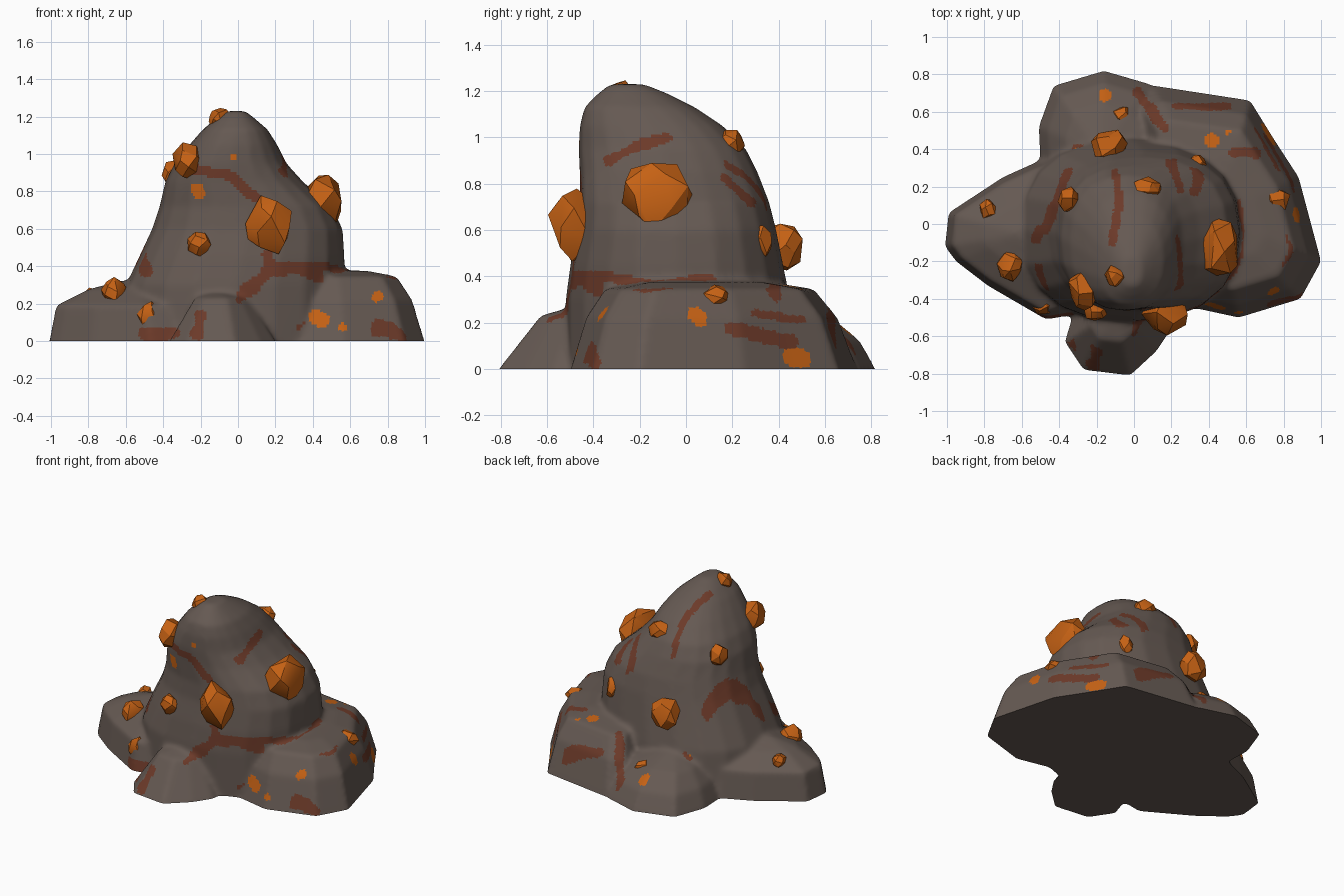
import bpy, bmesh, math, random
from mathutils import Vector

random.seed(4)
cube = bpy.data.objects.get("Cube")
if cube:
    bpy.data.objects.remove(cube)


def material(name, rgb):
    m = bpy.data.materials.new(name)
    m.use_nodes = True
    m.diffuse_color = (*rgb, 1)
    bsdf = next(n for n in m.node_tree.nodes if n.type == 'BSDF_PRINCIPLED')
    bsdf.inputs["Base Color"].default_value = (*rgb, 1)
    bsdf.inputs["Roughness"].default_value = 0.9
    return m


STONE = material("brown stone", (0.13, 0.10, 0.085))
RUST = material("rust vein", (0.15, 0.042, 0.022))
ORE = material("orange ore", (0.56, 0.12, 0.007))


def add_object(name, bm, mats):
    mesh = bpy.data.meshes.new(name)
    bm.to_mesh(mesh)
    bm.free()
    for m in mats:
        mesh.materials.append(m)
    obj = bpy.data.objects.new(name, mesh)
    bpy.context.collection.objects.link(obj)
    return obj


def smooth(obj, degrees):
    bpy.ops.object.select_all(action='DESELECT')
    obj.select_set(True)
    bpy.context.view_layer.objects.active = obj
    bpy.ops.object.shade_smooth_by_angle(angle=math.radians(degrees))


def loft(bm, rings):
    """Closed skin through equal-sized rings of points."""
    loops = [[bm.verts.new(p) for p in ring] for ring in rings]
    n = len(loops[0])
    for a, b in zip(loops, loops[1:]):
        for i in range(n):
            j = (i + 1) % n
            bm.faces.new((a[i], a[j], b[j], b[i]))
    bm.faces.new(loops[0][::-1])
    bm.faces.new(loops[-1])


def oval(z, x0, x1, y0, y1, n=20):
    """Slightly squared oval filling the given bounds."""
    pts = []
    for i in range(n):
        a = math.tau * i / n
        c, s = math.cos(a), math.sin(a)
        u = math.copysign(abs(c) ** 0.85, c)
        v = math.copysign(abs(s) ** 0.85, s)
        pts.append(((x0 + x1) / 2 + u * (x1 - x0) / 2,
                    (y0 + y1) / 2 + v * (y1 - y0) / 2, z))
    return pts


def lobe(bm, centre, outline, profile):
    """Foot of the rock: an outline shrinking to its centre as it rises."""
    c = Vector(centre)
    loft(bm, [[(*(c + (Vector(p) - c) * k), z) for p in outline]
              for k, z in profile])


# Rock mass: a tower and four feet, fused together
bm = bmesh.new()
loft(bm, [oval(*r) for r in (
    (-0.1, -0.64, 0.58, -0.52, 0.50), (0.3, -0.60, 0.57, -0.52, 0.45),
    (0.45, -0.53, 0.57, -0.50, 0.42), (0.6, -0.46, 0.56, -0.47, 0.39),
    (0.72, -0.42, 0.50, -0.46, 0.36), (0.85, -0.39, 0.35, -0.46, 0.31),
    (0.95, -0.34, 0.26, -0.465, 0.26), (1.05, -0.26, 0.21, -0.46, 0.16),
    (1.13, -0.19, 0.16, -0.44, 0.04), (1.19, -0.12, 0.09, -0.38, -0.08),
    (1.23, -0.06, 0.04, -0.33, -0.18))])
lobe(bm, (0.45, 0.05),
     [(0, 0.68), (0.1, 0.74), (0.62, 0.66), (0.75, 0.45), (0.88, 0.25),
      (1.0, -0.2), (0.89, -0.4), (0.56, -0.5), (0.33, -0.45), (0.1, -0.5)],
     [(1.05, -0.1), (1, 0), (0.88, 0.22), (0.73, 0.345), (0.45, 0.375), (0.1, 0.38)])
lobe(bm, (-0.6, -0.05),
     [(-1.01, -0.12), (-0.95, -0.2), (-0.78, -0.33), (-0.47, -0.51),
      (-0.3, -0.48), (-0.2, 0), (-0.3, 0.36), (-0.5, 0.34), (-0.7, 0.25),
      (-0.99, 0.06)],
     [(1.05, -0.1), (1, 0), (0.91, 0.19), (0.5, 0.275), (0.1, 0.32)])
lobe(bm, (-0.1, -0.45),
     [(-0.33, -0.5), (-0.37, -0.63), (-0.27, -0.78), (-0.02, -0.81),
      (0.12, -0.68), (0.2, -0.56), (0.2, -0.3), (-0.33, -0.3)],
     [(1.15, -0.1), (1, 0), (0.5, 0.23), (0.2, 0.26)])
lobe(bm, (-0.18, 0.38),
     [(-0.5, 0.3), (-0.51, 0.52), (-0.43, 0.74), (-0.16, 0.82),
      (0.08, 0.75), (0.25, 0.6), (0.25, 0.3)],
     [(1.05, -0.1), (1, 0), (0.85, 0.12), (0.58, 0.22), (0.15, 0.29)])
bmesh.ops.recalc_face_normals(bm, faces=bm.faces)
rock = add_object("rock", bm, [STONE, RUST, ORE])
fuse = rock.modifiers.new("fuse", 'REMESH')
fuse.mode = 'VOXEL'
fuse.voxel_size = 0.016
soften = rock.modifiers.new("soften", 'SMOOTH')
soften.factor = 0.5
soften.iterations = 7
graph = bpy.context.evaluated_depsgraph_get()
fused = bpy.data.meshes.new_from_object(rock.evaluated_get(graph))
rock.modifiers.clear()

# Flat base
bm = bmesh.new()
bm.from_mesh(fused)
cut = bmesh.ops.bisect_plane(bm, geom=bm.verts[:] + bm.edges[:] + bm.faces[:],
                             plane_co=(0, 0, 0), plane_no=(0, 0, 1), clear_inner=True)
rim = [e for e in cut["geom_cut"] if isinstance(e, bmesh.types.BMEdge)]
bmesh.ops.edgeloop_fill(bm, edges=rim)
bmesh.ops.recalc_face_normals(bm, faces=bm.faces)

# Side of the rock: (horizontal axis, vertical axis, facing direction)
SIDES = {"front": (0, 2, Vector((0, -1, 0))), "right": (1, 2, Vector((1, 0, 0))),
         "top": (0, 1, Vector((0, 0, 1)))}
spots = [(f, f.calc_center_median(), f.normal.copy()) for f in bm.faces]


def paint(side, path, width, index):
    """Colour the faces of one side that lie close to a path."""
    h, v, facing = SIDES[side]
    pts = [Vector(p) for p in path]
    segments = list(zip(pts, pts[1:])) or [(pts[0], pts[0])]
    for f, c, n in spots:
        if n.dot(facing) < 0.3:
            continue
        p = Vector((c[h], c[v]))
        for a, b in segments:
            d = b - a
            t = max(0, min(1, (p - a).dot(d) / d.length_squared)) if d.length else 0
            wobble = 1 + 0.25 * math.sin(23 * c.x + 31 * c.z + 17 * c.y)
            if (p - a - d * t).length < width * wobble:
                f.material_index = index
                break


# Rust veins
for side, path, width in (
        ("front", [(-0.25, 0.93), (-0.05, 0.88), (0.09, 0.76)], 0.03),
        ("front", [(0.02, 0.24), (0.17, 0.38), (0.27, 0.4), (0.42, 0.35)], 0.035),
        ("front", [(0.18, 0.38), (0.16, 0.47)], 0.03),
        ("front", [(-0.51, 0.45), (-0.49, 0.37)], 0.03),
        ("front", [(-0.2, 0.13), (-0.22, 0.04)], 0.03),
        ("front", [(0.74, 0.06), (0.82, 0.05)], 0.045),
        ("front", [(-0.5, 0.03), (-0.35, 0.05)], 0.035),
        ("right", [(-0.33, 0.9), (-0.22, 0.96), (-0.08, 1.0)], 0.022),
        ("right", [(-0.48, 0.38), (-0.35, 0.4), (-0.2, 0.36), (0.1, 0.38)], 0.025),
        ("right", [(0.16, 0.83), (0.28, 0.72)], 0.022),
        ("right", [(0.2, 0.18), (0.45, 0.12)], 0.03),
        ("right", [(0.3, 0.24), (0.5, 0.21)], 0.022),
        ("right", [(-0.42, 0.08), (-0.4, 0.03)], 0.03),
        ("top", [(-0.1, 0.28), (-0.08, 0.1), (-0.12, -0.1)], 0.02),
        ("top", [(-0.36, 0.27), (-0.45, 0.02), (-0.53, -0.08)], 0.03),
        ("top", [(0.18, 0.38), (0.25, 0.18)], 0.025),
        ("top", [(0.02, 0.7), (0.08, 0.62), (0.17, 0.51)], 0.028),
        ("top", [(0.22, 0.63), (0.5, 0.63)], 0.02),
        ("top", [(0.53, 0.38), (0.65, 0.38)], 0.03),
        ("top", [(-0.3, 0.4), (-0.15, 0.38), (0, 0.4)], 0.025)):
    paint(side, path, width, 1)

# Flat ore flecks
for side, path, width in (
        ("top", [(0.42, 0.45)], 0.04), ("top", [(0.5, 0.49)], 0.018),
        ("top", [(-0.16, 0.69)], 0.03), ("top", [(0.69, 0.53), (0.73, 0.46)], 0.03),
        ("top", [(-0.31, 0.38)], 0.02), ("front", [(0.74, 0.23)], 0.033),
        ("front", [(0.41, 0.12), (0.45, 0.1)], 0.04), ("front", [(0.56, 0.07)], 0.02),
        ("front", [(-0.02, 0.99)], 0.022), ("front", [(-0.22, 0.81), (-0.21, 0.78)], 0.03),
        ("right", [(0.04, 0.24), (0.06, 0.22)], 0.03),
        ("right", [(0.46, 0.05), (0.5, 0.04)], 0.035)):
    paint(side, path, width, 2)
bm.to_mesh(rock.data)
bm.free()
smooth(rock, 45)


# Ore nuggets: faceted hulls half sunk into the rock
def nugget(number, place, size):
    bm = bmesh.new()
    n = 18
    turn = random.uniform(0, math.tau)
    for i in range(n):
        z = 1 - (2 * i + 1) / n
        a = 2.4 * i + turn + random.uniform(-0.3, 0.3)
        r = math.sqrt(1 - z * z)
        k = random.uniform(0.92, 1.12)
        bm.verts.new([p + s * k * d for p, s, d in
                      zip(place, size, (r * math.cos(a), r * math.sin(a), z))])
    hull = bmesh.ops.convex_hull(bm, input=bm.verts[:])
    loose = [g for g in hull["geom_interior"] if isinstance(g, bmesh.types.BMVert)]
    bmesh.ops.delete(bm, geom=loose, context='VERTS')
    bmesh.ops.recalc_face_normals(bm, faces=bm.faces)
    smooth(add_object(f"ore_nugget_{number}", bm, [ORE]), 28)


for i, (place, size) in enumerate((
        ((-0.1, -0.28, 1.19), (0.055, 0.06, 0.06)),
        ((-0.27, -0.35, 0.96), (0.09, 0.11, 0.10)),
        ((-0.35, 0.13, 0.89), (0.06, 0.07, 0.075)),
        ((0.17, -0.48, 0.62), (0.135, 0.11, 0.15)),
        ((0.45, -0.13, 0.74), (0.11, 0.16, 0.16)),
        ((-0.21, -0.46, 0.52), (0.065, 0.06, 0.07)),
        ((-0.66, -0.22, 0.26), (0.07, 0.09, 0.08)),
        ((-0.48, -0.43, 0.13), (0.065, 0.06, 0.085)),
        ((0.07, 0.19, 0.97), (0.085, 0.065, 0.07)),
        ((-0.13, 0.42, 0.53), (0.10, 0.09, 0.105)),
        ((0.34, 0.32, 0.55), (0.05, 0.055, 0.075)),
        ((0.76, 0.13, 0.31), (0.075, 0.065, 0.055)),
        ((-0.07, 0.58, 0.19), (0.06, 0.055, 0.05)),
        ((-0.78, 0.08, 0.24), (0.045, 0.055, 0.045)))):
    nugget(i + 1, place, size)
